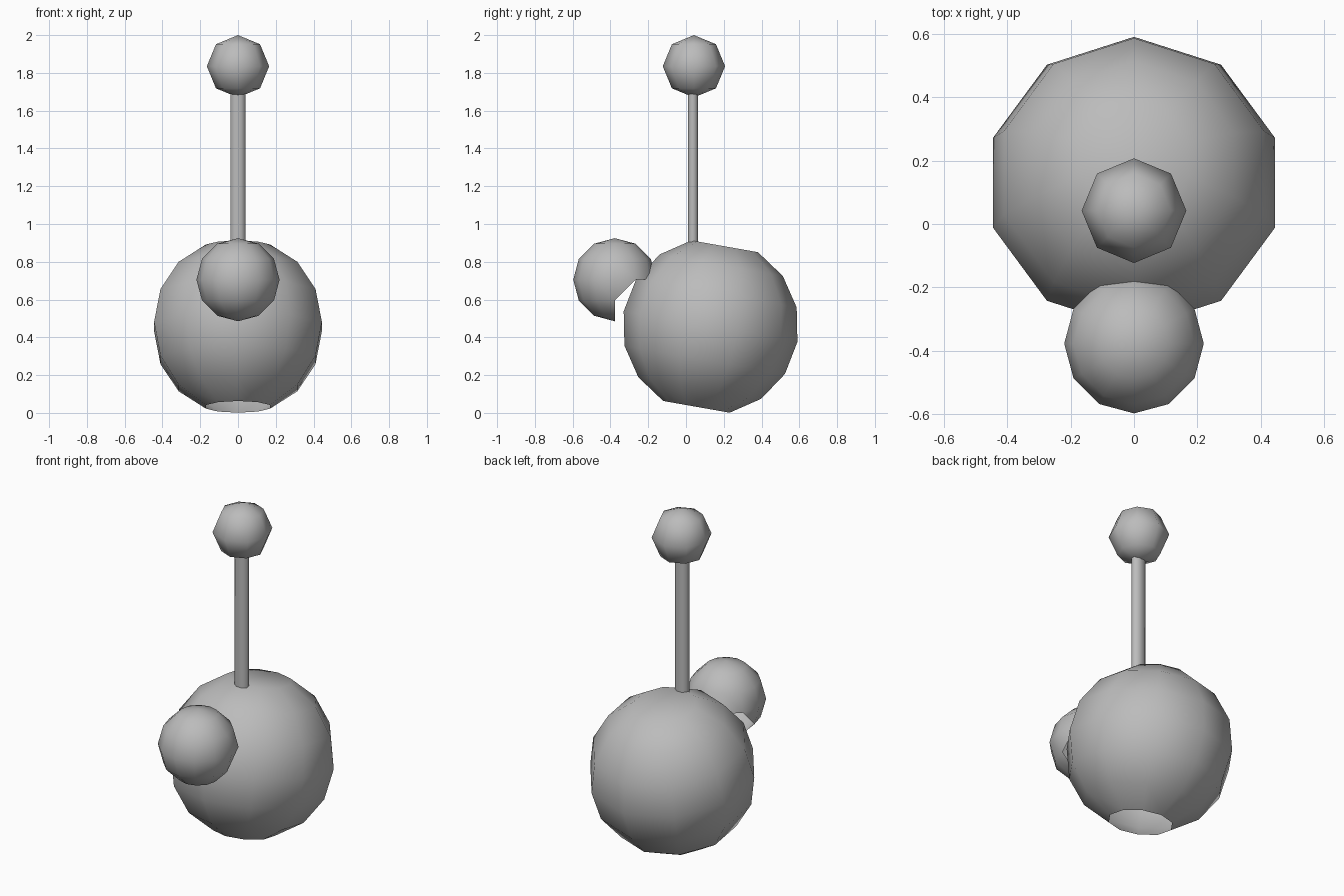
import bpy, bmesh
from math import sin, cos, pi, radians

if "Cube" in bpy.data.objects:
    bpy.data.objects.remove(bpy.data.objects["Cube"])

grey = bpy.data.materials.new("mid grey")
grey.diffuse_color = (0.5, 0.5, 0.5, 1)
grey.use_nodes = True
grey.node_tree.nodes["Principled BSDF"].inputs["Base Color"].default_value = grey.diffuse_color


def finish(name, bm, loc, tilt=0.0):
    """Turn a bmesh into a smooth shaded grey object."""
    mesh = bpy.data.meshes.new(name)
    bm.to_mesh(mesh)
    bm.free()
    mesh.materials.append(grey)
    for p in mesh.polygons:
        p.use_smooth = True
    ob = bpy.data.objects.new(name, mesh)
    ob.location = loc
    ob.rotation_euler.x = tilt
    bpy.context.collection.objects.link(ob)
    return ob


def ball(segs, rings, r, poles=True):
    """Sphere of rings, first corner of every ring on +y; returns bmesh and rings."""
    bm = bmesh.new()
    grid = []
    for i in range(1, rings):
        a = pi * i / rings
        grid.append([bm.verts.new((-r * sin(a) * sin(2 * pi * j / segs),
                                   r * sin(a) * cos(2 * pi * j / segs),
                                   r * cos(a))) for j in range(segs)])
    for up, low in zip(grid, grid[1:]):
        for j in range(segs):
            k = (j + 1) % segs
            bm.faces.new((up[j], low[j], low[k], up[k]))
    if poles:
        top, bottom = bm.verts.new((0, 0, r)), bm.verts.new((0, 0, -r))
        for j in range(segs):
            k = (j + 1) % segs
            bm.faces.new((top, grid[0][j], grid[0][k]))
            bm.faces.new((bottom, grid[-1][k], grid[-1][j]))
    return bm, grid


# Body: tilted sphere, flat on top and open underneath
bm, grid = ball(10, 8, 0.467, poles=False)
bm.faces.new(grid[0])
finish("body", bm, (0, 0.13, 0.457), radians(-10))

# Nose: sphere with its lower back quarter removed
bm, grid = ball(12, 6, 0.22)
gone = [f for f in bm.faces
        if f.calc_center_median().z < -0.01 and f.calc_center_median().y > 0.001]
bmesh.ops.delete(bm, geom=gone, context='FACES_ONLY')
mid, low = grid[2], grid[3]
bm.faces.new((mid[2], low[3], mid[3]))       # slanted corners of the opening
bm.faces.new((mid[9], low[9], mid[10]))
bmesh.ops.delete(bm, geom=[v for v in bm.verts if not v.link_faces], context='VERTS')
finish("nose", bm, (0, -0.377, 0.705))

# Antenna stem: slightly flattened eight sided rod
bm = bmesh.new()
bmesh.ops.create_cone(bm, cap_ends=False, segments=8, radius1=1, radius2=1, depth=0.79)
for v in bm.verts:
    x, y = v.co.x, v.co.y
    s, c = sin(pi / 8), cos(pi / 8)
    if min(abs(x), abs(y)) < 0.01:           # turn flats towards the axes
        v.co.x, v.co.y = x * c - y * s, x * s + y * c
    elif abs(abs(x) - abs(y)) < 0.01:
        v.co.x, v.co.y = x * c - y * s, x * s + y * c
    v.co.x *= 0.0433
    v.co.y *= 0.030
finish("antenna_stem", bm, (0, 0.037, 1.30))

# Antenna tip
bm, grid = ball(8, 4, 0.165)
finish("antenna_tip", bm, (0, 0.042, 1.835))
